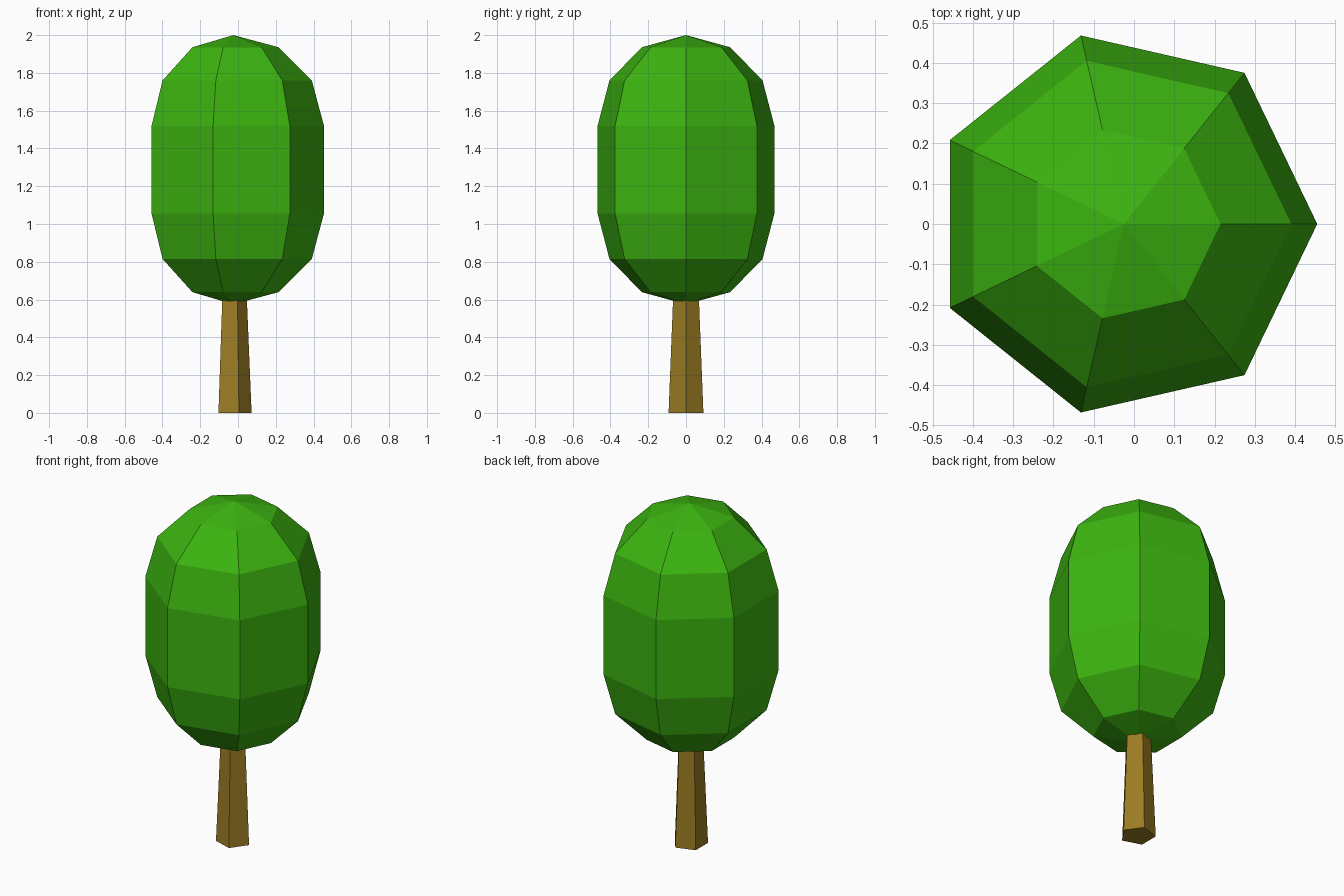
import bpy
from math import sin, cos, pi, radians

if "Cube" in bpy.data.objects:
    bpy.data.objects.remove(bpy.data.objects["Cube"])

CENTRE_X = -0.025


def lathe(name, profile, sides, color):
    """Flat-shaded solid of revolution; profile is (radius, z) bottom to top, r = 0 makes a pole."""
    verts, rings, faces = [], [], []
    for r, z in profile:
        n = 1 if r == 0 else sides
        rings.append(range(len(verts), len(verts) + n))
        verts += [(CENTRE_X + r * cos(2 * pi * i / sides), r * sin(2 * pi * i / sides), z)
                  for i in range(n)]
    for low, high in zip(rings, rings[1:]):
        for i in range(sides):
            j = (i + 1) % sides
            quad = [low[i % len(low)], low[j % len(low)], high[j % len(high)], high[i % len(high)]]
            faces.append(list(dict.fromkeys(quad)))
    # Close open ends
    if len(rings[0]) > 1:
        faces.append(list(reversed(rings[0])))
    if len(rings[-1]) > 1:
        faces.append(list(rings[-1]))
    mesh = bpy.data.meshes.new(name)
    mesh.from_pydata(verts, [], faces)
    mat = bpy.data.materials.new(name + "_color")
    mat.diffuse_color = color
    mat.use_nodes = True
    mat.node_tree.nodes["Principled BSDF"].inputs["Base Color"].default_value = mat.diffuse_color
    mesh.materials.append(mat)
    obj = bpy.data.objects.new(name, mesh)
    bpy.context.collection.objects.link(obj)
    return obj


# Crown: seven-sided capsule, two domes joined by a straight band
R, LOW, HIGH = 0.48, 1.055, 1.52
dome = [(R * cos(radians(a)), R * sin(radians(a))) for a in (0, 30, 60)] + [(0, R)]
crown = [(r, LOW - h) for r, h in reversed(dome)] + [(r, HIGH + h) for r, h in dome]
lathe("crown", crown, 7, (0.045, 0.456, 0.005, 1))

# Trunk: tapered five-sided post reaching into the crown
lathe("trunk", [(0.097, 0), (0.07, 0.65)], 5, (0.33, 0.205, 0.017, 1))
